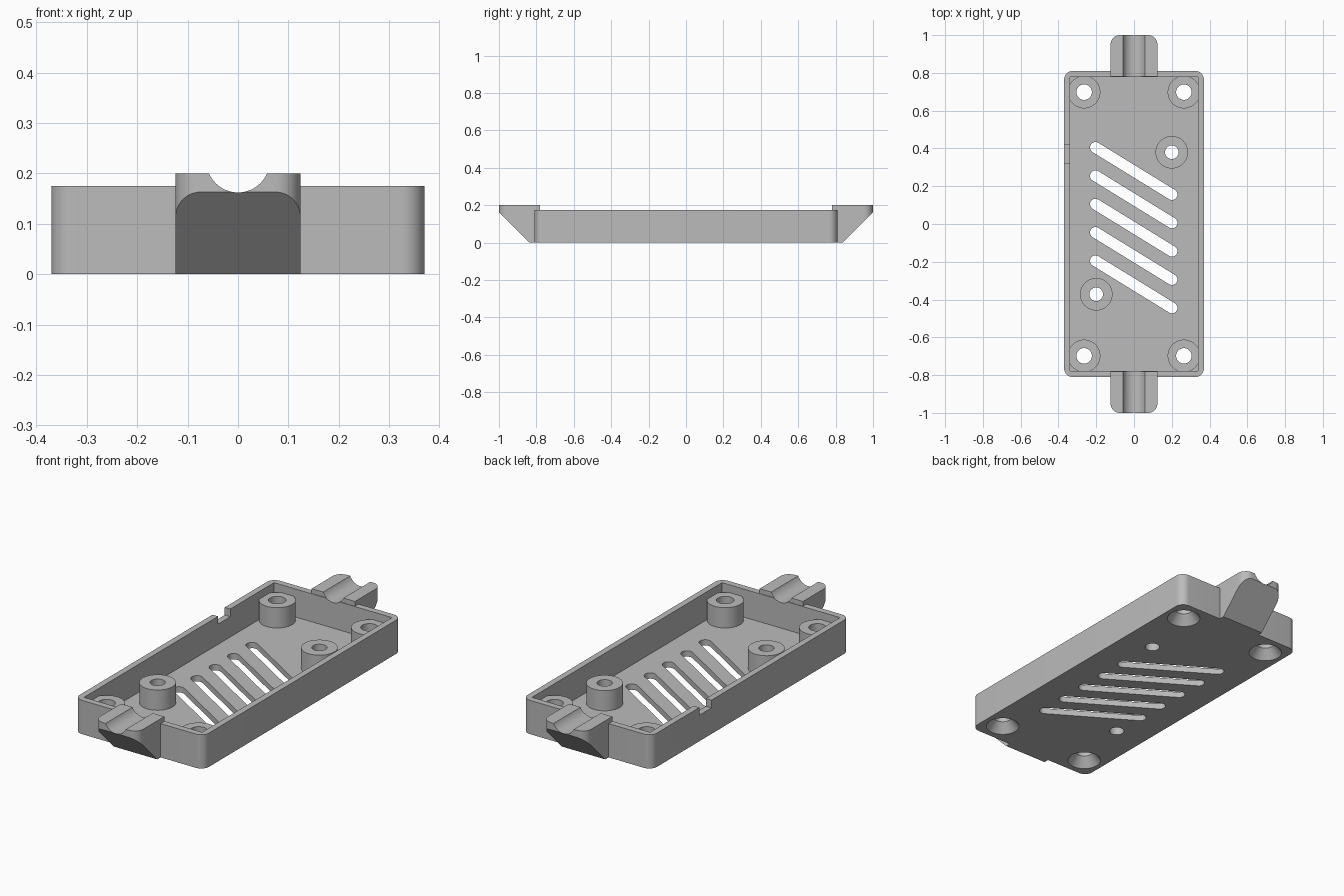
import bpy, bmesh
from math import sin, cos, pi, atan2
from mathutils import Vector, Matrix

if "Cube" in bpy.data.objects:
    bpy.data.objects.remove(bpy.data.objects["Cube"])

grey = bpy.data.materials.new("matte grey")
grey.use_nodes = True
COLOUR = (0.5, 0.5, 0.5, 1)
grey.diffuse_color = COLOUR
grey.node_tree.nodes["Principled BSDF"].inputs["Base Color"].default_value = COLOUR

# Main sizes
HALF_X, HALF_Y, WALL_TOP = 0.37, 0.81, 0.175
IN_X, IN_Y, FLOOR = 0.338, 0.777, 0.03
BOSS_TOP = 0.135


def new_object(name, bm):
    bmesh.ops.recalc_face_normals(bm, faces=bm.faces)
    mesh = bpy.data.meshes.new(name)
    bm.to_mesh(mesh)
    bm.free()
    mesh.materials.append(grey)
    obj = bpy.data.objects.new(name, mesh)
    bpy.context.scene.collection.objects.link(obj)
    return obj


def prism(name, outline, start, end, axis="z"):
    """Extrude a 2D outline along one axis."""
    place = {"z": lambda a, b, c: (a, b, c),
             "y": lambda a, b, c: (a, c, b),
             "x": lambda a, b, c: (c, a, b)}[axis]
    bm = bmesh.new()
    face = bm.faces.new([bm.verts.new(place(a, b, start)) for a, b in outline])
    top = bmesh.ops.extrude_face_region(bm, geom=[face])["geom"]
    verts = [v for v in top if isinstance(v, bmesh.types.BMVert)]
    bmesh.ops.translate(bm, verts=verts, vec=Vector(place(0, 0, end - start)))
    return new_object(name, bm)


def cone(name, x, y, z0, z1, r0, r1):
    bm = bmesh.new()
    bmesh.ops.create_cone(bm, cap_ends=True, segments=40, radius1=r0, radius2=r1,
                          depth=z1 - z0,
                          matrix=Matrix.Translation((x, y, (z0 + z1) / 2)))
    return new_object(name, bm)


def arc(cx, cy, r, a0, a1, steps=10):
    return [(cx + r * cos(a0 + (a1 - a0) * i / steps),
             cy + r * sin(a0 + (a1 - a0) * i / steps)) for i in range(steps + 1)]


def rectangle(x0, y0, x1, y1):
    return [(x0, y0), (x1, y0), (x1, y1), (x0, y1)]


def rounded_rectangle(hx, hy, r):
    points = []
    for k, (sx, sy) in enumerate([(1, 1), (-1, 1), (-1, -1), (1, -1)]):
        points += arc(sx * (hx - r), sy * (hy - r), r, k * pi / 2, (k + 1) * pi / 2)
    return points


def combine(target, operation, other):
    """Boolean the other part into the target, then discard it."""
    mod = target.modifiers.new(operation.lower(), "BOOLEAN")
    mod.operation, mod.solver, mod.object = operation, "EXACT", other
    bpy.context.view_layer.objects.active = target
    bpy.ops.object.modifier_apply(modifier=mod.name)
    bpy.data.objects.remove(other)


# Open tray with rounded outer corners
tray = prism("enclosure_tray", rounded_rectangle(HALF_X, HALF_Y, 0.045), 0, WALL_TOP)
cavity = prism("cavity", rectangle(-IN_X, -IN_Y, IN_X, IN_Y), FLOOR, 0.3)
combine(tray, "DIFFERENCE", cavity)

# Cable rest at each end: rounded tab, sloped underside, round groove
for side in (1, -1):
    outline = ([(-0.124, 0.78), (0.124, 0.78)]
               + arc(0.074, 0.95, 0.05, 0, pi / 2) + arc(-0.074, 0.95, 0.05, pi / 2, pi))
    tab = prism("cable_rest", outline, 0, 0.2)
    slope = prism("slope_cutter", [(0.737, -0.1), (1.137, -0.1), (1.137, 0.3)], -0.3, 0.3, "x")
    combine(tab, "DIFFERENCE", slope)
    if side < 0:
        tab.data.transform(Matrix.Rotation(pi, 4, "Z"))
    combine(tray, "UNION", tab)
    groove = prism("groove_cutter", arc(0, 0.225, 0.063, 0, 2 * pi, 48)[:-1],
                   side * 0.7, side * 1.1, "y")
    combine(tray, "DIFFERENCE", groove)

# Corner screw bosses, countersunk from below, and two board standoffs
corners = [(sx * 0.264, sy * 0.698) for sx in (1, -1) for sy in (1, -1)]
standoffs = [(0.2, 0.38), (-0.2, -0.372)]
for x, y in corners + standoffs:
    is_corner = (x, y) in corners
    combine(tray, "UNION", cone("boss", x, y, FLOOR / 2, BOSS_TOP, 0.086, 0.086))
    hole = 0.041 if is_corner else 0.036
    combine(tray, "DIFFERENCE", cone("hole", x, y, -0.1, 0.3, hole, hole))
    if is_corner:
        # Cone continues a little below the base for a clean cut
        combine(tray, "DIFFERENCE", cone("countersink", x, y, -0.01, 0.05, 0.089, 0.04))

# Diagonal vent slots
for i in range(5):
    left, right = Vector((-0.204, 0.405 - 0.15 * i)), Vector((0.201, 0.156 - 0.15 * i))
    run = right - left
    angle = atan2(run.y, run.x)
    outline = (arc(*right, 0.029, angle - pi / 2, angle + pi / 2)
               + arc(*left, 0.029, angle + pi / 2, angle + 3 * pi / 2))
    combine(tray, "DIFFERENCE", prism("slot", outline, -0.1, 0.12))

# Small notch in the right wall
combine(tray, "DIFFERENCE",
        prism("notch", rectangle(-0.45, 0.32, -0.3, 0.42), 0.135, 0.3))

bpy.ops.object.select_all(action="DESELECT")
tray.select_set(True)
bpy.context.view_layer.objects.active = tray
bpy.ops.object.shade_smooth_by_angle(angle=pi / 6)
